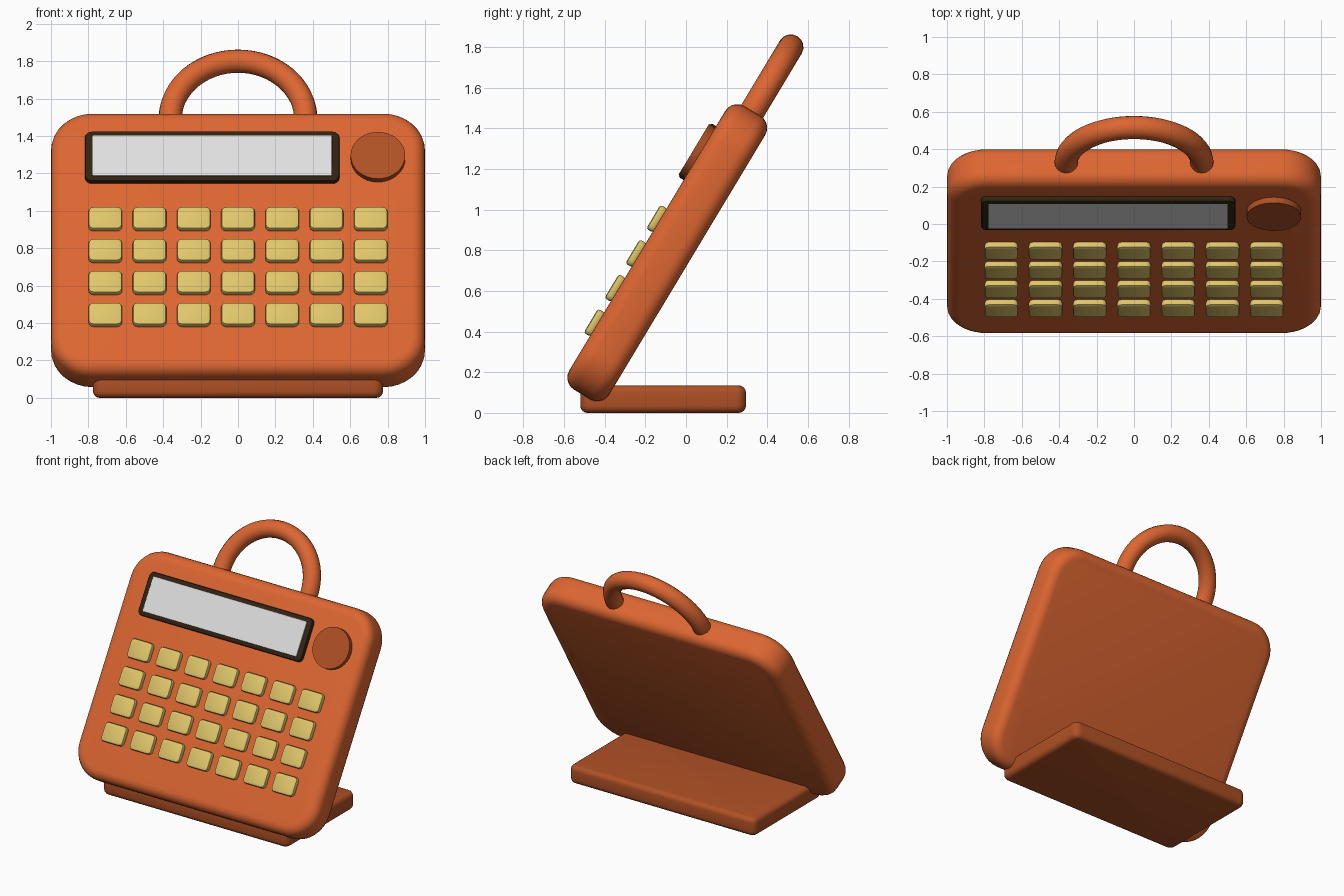
import bpy, bmesh, math
from mathutils import Matrix, Vector

if "Cube" in bpy.data.objects:
    bpy.data.objects.remove(bpy.data.objects["Cube"])

# Panel frame: local x across, local y up the panel, local z out of its front
TILT = Matrix.Rotation(math.radians(59), 4, 'X')
FRONT = 0.6        # front face of the body along the panel normal
MID = 0.485        # middle of the body thickness


def material(name, rgb):
    m = bpy.data.materials.new(name)
    m.diffuse_color = (*rgb, 1)
    m.use_nodes = True
    m.node_tree.nodes["Principled BSDF"].inputs["Base Color"].default_value = m.diffuse_color
    return m


orange = material("orange", (0.72, 0.133, 0.031))
rust = material("dark_orange", (0.43, 0.081, 0.018))
brown = material("dark_brown", (0.03, 0.017, 0.006))
yellow = material("yellow", (0.74, 0.565, 0.145))
grey = material("light_grey", (0.74, 0.74, 0.74))


def add(name, bm, mat, matrix):
    bmesh.ops.recalc_face_normals(bm, faces=bm.faces[:])
    me = bpy.data.meshes.new(name)
    bm.to_mesh(me)
    bm.free()
    me.materials.append(mat)
    ob = bpy.data.objects.new(name, me)
    bpy.context.collection.objects.link(ob)
    ob.matrix_world = matrix
    bpy.ops.object.select_all(action='DESELECT')
    ob.select_set(True)
    bpy.context.view_layer.objects.active = ob
    bpy.ops.object.shade_smooth_by_angle(angle=math.radians(35))
    return ob


def loft(rings, caps=True, closed=False):
    """Skin a list of equal-length point rings."""
    bm = bmesh.new()
    vs = [[bm.verts.new(p) for p in ring] for ring in rings]
    n = len(vs[0])
    for a, b in zip(vs, vs[1:]):
        for i in range(n):
            bm.faces.new((a[i], a[(i + 1) % n], b[(i + 1) % n], b[i]))
    if caps:
        bm.faces.new(vs[0][::-1])
        bm.faces.new(vs[-1])
    return bm


def outline(w, h, r, z, seg):
    pts = []
    for k, (sx, sy) in enumerate(((1, 1), (-1, 1), (-1, -1), (1, -1))):
        for i in range(seg + 1):
            a = math.pi / 2 * (k + i / seg)
            pts.append((sx * (w / 2 - r) + r * math.cos(a),
                        sy * (h / 2 - r) + r * math.sin(a), z))
    return pts


def plate(w, h, t, r, edge, seg=6, esteps=4, round_back=True):
    """Rounded slab, centred, with rounded front and back rims."""
    prof = []
    for i in range(esteps + 1):
        a = math.pi / 2 * i / esteps
        prof.append((edge * (1 - math.cos(a)), t / 2 - edge + edge * math.sin(a)))
    back = [(d, -z) for d, z in reversed(prof)] if round_back else [(0, -t / 2)]
    return loft([outline(w - 2 * d, h - 2 * d, r - d, z, seg) for d, z in back + prof])


def on_panel(x, u, n):
    return TILT @ Matrix.Translation((x, u, n))


# Main body
add("body", plate(2.0, 1.628, 0.23, 0.22, 0.07, 8, 5), orange, on_panel(0, 0.628, MID))

# Flat foot under the body
add("base", plate(1.55, 0.815, 0.135, 0.05, 0.035), rust,
    Matrix.Translation((0, -0.1125, 0.0675)))

# Carrying handle: arched tube, ends sunk into the body
R, r = 0.3625, 0.0625
rings = []
for i in range(-3, 36):
    a = math.pi * i / 32
    out = Vector((math.cos(a), math.sin(a), 0))
    rings.append([out * (R + r * math.cos(b)) + Vector((0, 0, r * math.sin(b)))
                  for b in (2 * math.pi * k / 16 for k in range(16))])
add("handle", loft(rings), orange, on_panel(0, 1.446, MID))

# Screen frame and screen
add("screen_frame", plate(1.36, 0.31, 0.05, 0.035, 0.01, 4, 2, False), brown,
    on_panel(-0.138, 1.131, FRONT + 0.005))
add("screen", plate(1.28, 0.25, 0.006, 0.004, 0.001, 1, 1, False), grey,
    on_panel(-0.138, 1.131, FRONT + 0.031))

# Round dial
dial = [[(0.146 * math.cos(a), 0.146 * math.sin(a), z)
         for a in (2 * math.pi * k / 32 for k in range(32))] for z in (-0.03, 0.035)]
add("dial", loft(dial), rust, on_panel(0.748, 1.131, FRONT))

# Key grid, all sharing one mesh
first = None
for row in range(4):
    for col in range(7):
        place = on_panel((col - 3) * 0.2365, 0.148 + row * 0.199, FRONT + 0.015)
        if first is None:
            first = add("key", plate(0.18, 0.138, 0.04, 0.026, 0.013, 3, 2), yellow, place)
        else:
            ob = bpy.data.objects.new("key", first.data)
            bpy.context.collection.objects.link(ob)
            ob.matrix_world = place
